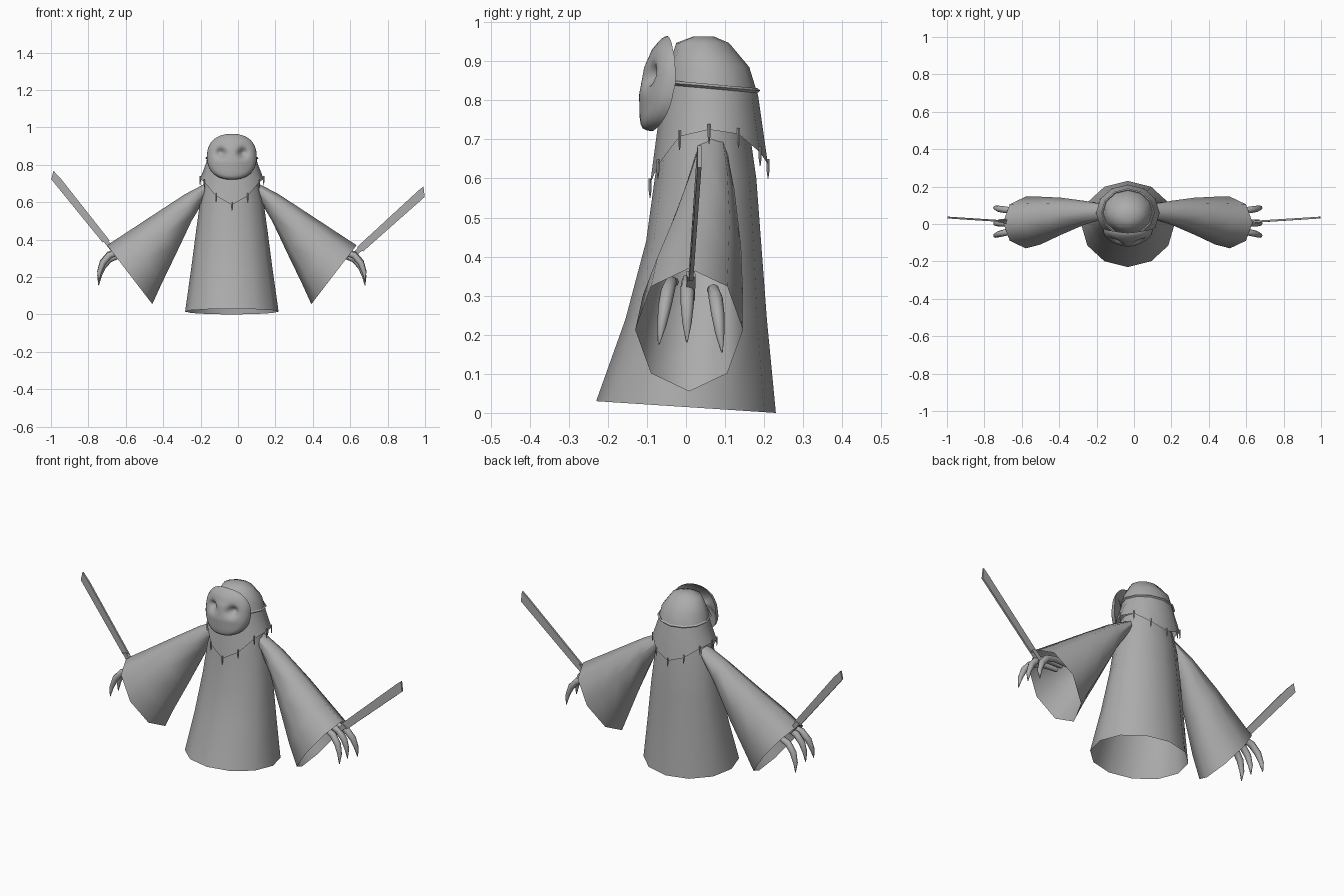
import bpy, bmesh, math
from mathutils import Vector

if "Cube" in bpy.data.objects:
    bpy.data.objects.remove(bpy.data.objects["Cube"])

CX = -0.033  # body centre line
grey = bpy.data.materials.new("plain_grey")
grey.diffuse_color = (0.41, 0.41, 0.41, 1)
grey.use_nodes = True
grey.node_tree.nodes["Principled BSDF"].inputs["Base Color"].default_value = grey.diffuse_color


def finish(name, bm, angle=60):
    bmesh.ops.recalc_face_normals(bm, faces=bm.faces)
    me = bpy.data.meshes.new(name)
    bm.to_mesh(me)
    bm.free()
    me.materials.append(grey)
    ob = bpy.data.objects.new(name, me)
    bpy.context.collection.objects.link(ob)
    bpy.ops.object.select_all(action='DESELECT')
    ob.select_set(True)
    bpy.context.view_layer.objects.active = ob
    bpy.ops.object.shade_smooth_by_angle(angle=math.radians(angle))
    return ob


def loft(name, rings, start=False, end=False, closed=False, angle=60):
    """Skin a list of point rings, with optional end caps."""
    bm = bmesh.new()
    vs = [[bm.verts.new(p) for p in r] for r in rings]
    n = len(vs[0])
    pairs = list(zip(vs, vs[1:])) + ([(vs[-1], vs[0])] if closed else [])
    for a, b in pairs:
        for i in range(n):
            j = (i + 1) % n
            bm.faces.new((a[i], a[j], b[j], b[i]))
    if start:
        bm.faces.new(vs[0])
    if end:
        bm.faces.new(vs[-1])
    return finish(name, bm, angle)


def tube(name, pts, radii, sides=8):
    """Tapered round tube along a path."""
    pts = [Vector(p) for p in pts]
    rings = []
    for i, p in enumerate(pts):
        d = (pts[min(i + 1, len(pts) - 1)] - pts[max(i - 1, 0)]).normalized()
        u = d.cross(Vector((0, 1, 0.01))).normalized()
        w = d.cross(u)
        rings.append([p + radii[i] * (math.cos(a) * u + math.sin(a) * w)
                      for a in (math.tau * k / sides for k in range(sides))])
    return loft(name, rings, True, True)


def oval(hw, yf, yb, zfun, n=12):
    """Horizontal oval ring; zfun gives height from the sine of the angle."""
    ring = []
    for k in range(n):
        a = math.tau * k / n
        s = math.sin(a)
        ring.append((CX + hw * math.cos(a), (yf + yb) / 2 + (yb - yf) / 2 * s, zfun(s)))
    return ring


# robe: flared, open at the tilted hem
robe = [(0.015, 0.25, -0.23, 0.23), (0.24, 0.218, -0.155, 0.207), (0.44, 0.192, -0.102, 0.192),
        (0.60, 0.17, -0.08, 0.18), (0.74, 0.135, -0.06, 0.16)]
loft("robe", [oval(hw, f, b, lambda s, z=z, i=i: z - (0.015 * s if i == 0 else 0))
              for i, (z, hw, f, b) in enumerate(robe)])


# hood: dome with a hem that rises over the shoulders and points front and back
def hem(s):
    return 0.725 - (0.14 if s < 0 else 0.09) * abs(s) ** 3


hood = [(0.964, 0.03, 0.02, 0.07), (0.947, 0.08, -0.025, 0.11), (0.885, 0.122, -0.045, 0.162),
        (0.81, 0.137, -0.062, 0.185)]
hem_ring = oval(0.17, -0.092, 0.21, hem)
loft("hood", [oval(hw, f, b, lambda s, z=z: z) for z, hw, f, b in hood] + [hem_ring], start=True)

# frayed threads hanging from the hem
for k, p in enumerate(hem_ring):
    x, y, z = p
    tube("hem_thread", [(x, y, z + 0.015), (x, y, z - 0.015), (x, y, z - 0.035)],
         [0.004, 0.004, 0.001], 5)

# head band, slightly lower at the back
rings = []
for dr, dz in ((0, 0.006), (0.007, 0), (0, -0.006), (-0.006, 0)):
    rings.append(oval(0.136 + dr, -0.062 - dr, 0.183 + dr, lambda s, dz=dz: 0.836 - 0.011 * s + dz))
loft("head_band", rings, closed=True)

# mask: curved shield with two dented eyes and a rim turned backwards
FRONT = [(0.715, -0.113), (0.76, -0.119), (0.815, -0.12), (0.885, -0.107), (0.93, -0.087), (0.968, -0.056)]


def front_y(z):
    z = min(max(z, FRONT[0][0]), FRONT[-1][0])
    for (z0, y0), (z1, y1) in zip(FRONT, FRONT[1:]):
        if z <= z1:
            return y0 + (y1 - y0) * (z - z0) / (z1 - z0)
    return FRONT[-1][1]


def mask_ring(r, back=0.0, n=40):
    ring = []
    for k in range(n):
        a = math.tau * k / n
        c, s = math.cos(a), math.sin(a)
        x = 0.133 * r * math.copysign(abs(c) ** 0.85, c)
        z = 0.843 + 0.122 * r * math.copysign(abs(s) ** 0.85, s)
        eye = math.exp(-((abs(x) - 0.06) ** 2 + (z - 0.865) ** 2) / 0.024 ** 2)
        y = front_y(z) + 0.06 * (x / 0.133) ** 2 + 0.035 * eye + back * (1 - 0.6 * max(s, 0))
        ring.append((CX + x, y, z))
    return ring


radii = [0.04] + [i / 14 for i in range(1, 13)]
loft("mask", [mask_ring(r) for r in radii]
     + [mask_ring(0.94, 0.004), mask_ring(0.985, 0.014), mask_ring(1, 0.028),
        mask_ring(0.95, 0.03), mask_ring(0.6, 0.02), mask_ring(0.05, 0.02)],
     True, True)

# sleeves and claws, mirrored about the centre line
# each sleeve section: top x z, bottom x z, centre y, half width
SLEEVE = [(0.10, 0.722, 0.13, 0.64, 0.067, 0.036), (0.25, 0.643, 0.215, 0.50, 0.06, 0.064),
          (0.42, 0.532, 0.30, 0.32, 0.041, 0.10), (0.56, 0.44, 0.375, 0.165, 0.018, 0.128),
          (0.667, 0.37, 0.425, 0.055, 0.008, 0.138)]
for side, sx in (("left", -1), ("right", 1)):
    rings = []
    for xt, zt, xb, zb, cy, ry in SLEEVE:
        ring = []
        for k in range(8):
            a = math.tau * k / 8
            t = (1 - math.cos(a)) / 2
            ring.append((CX + sx * (xt + (xb - xt) * t), cy + ry * math.sin(a), zt + (zb - zt) * t))
        rings.append(ring)
    loft(side + "_sleeve", rings, start=True)
    # three hooked claws: root, tip and drop
    for y0, y1, drop in ((-0.03, -0.07, 0.0), (0.005, 0.002, 0.005), (0.065, 0.092, -0.02)):
        path = [(0.50, 0.335), (0.60, 0.335), (0.655, 0.315), (0.69, 0.275), (0.708, 0.225), (0.712, 0.175)]
        pts = [(CX + sx * x, y0 + (y1 - y0) * i / 5, z + drop) for i, (x, z) in enumerate(path)]
        tube(side + "_claw", pts, [0.012, 0.015, 0.018, 0.017, 0.012, 0.002])

# blades: flat slanted-tip profiles with a short grip, each arm at its own angle
BLADES = {
    "left": [(-0.724, 0.385), (-0.998, 0.722), (-0.987, 0.768), (-0.944, 0.722), (-0.687, 0.396)],
    "right": [(0.636, 0.360), (0.965, 0.663), (0.992, 0.685), (0.998, 0.628), (0.669, 0.337)],
}


def plate(name, outline, half):
    def yc(x):
        return 0.012 + 0.065 * max(abs(x) - 0.65, 0)
    loft(name, [[(x, yc(x) + h, z) for x, z in outline] for h in (-half, half)], True, True, angle=30)


for side, pts in BLADES.items():
    plate(side + "_blade", pts, 0.005)
    a, b = Vector(pts[0]), Vector(pts[-1])
    d = ((a - Vector(pts[1])) + (b - Vector(pts[3]))).normalized()
    m = (a + b) / 2
    w = (b - a) * 0.32
    plate(side + "_grip", [m - w - d * 0.01, m + w - d * 0.01, m + w + d * 0.08, m - w + d * 0.08], 0.011)
